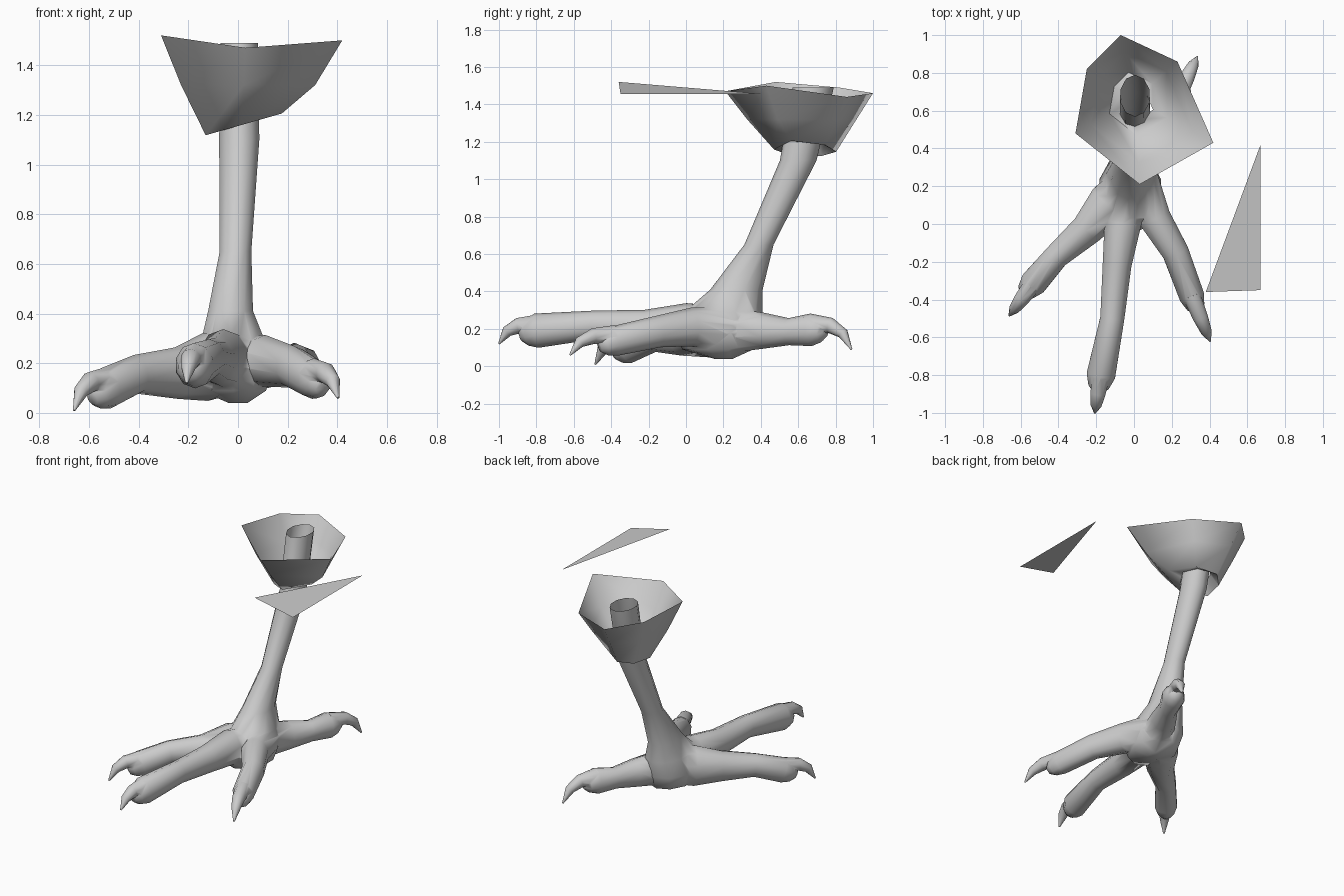
import bpy, bmesh, math
from mathutils import Vector

if "Cube" in bpy.data.objects:
    bpy.data.objects.remove(bpy.data.objects["Cube"])

SIDES = 10


def finish(name, bm):
    bmesh.ops.recalc_face_normals(bm, faces=bm.faces)
    me = bpy.data.meshes.new(name)
    bm.to_mesh(me)
    bm.free()
    ob = bpy.data.objects.new(name, me)
    bpy.context.collection.objects.link(ob)
    return ob


def select_only(ob):
    bpy.ops.object.select_all(action='DESELECT')
    ob.select_set(True)
    bpy.context.view_layer.objects.active = ob


def smooth(ob, degrees):
    select_only(ob)
    bpy.ops.object.shade_smooth_by_angle(angle=math.radians(degrees))


def bridge(bm, rings):
    for a, b in zip(rings, rings[1:]):
        n = len(a)
        for i in range(n):
            bm.faces.new((a[i], a[(i + 1) % n], b[(i + 1) % n], b[i]))


def tube(name, pts, radii, level=False):
    """Closed loft through pts; radii are (half width, half height) pairs."""
    bm = bmesh.new()
    rings = []
    for i, (p, (rw, rh)) in enumerate(zip(pts, radii)):
        u, v = Vector((1, 0, 0)), Vector((0, 1, 0))
        if not level:
            t = (pts[min(i + 1, len(pts) - 1)] - pts[max(i - 1, 0)]).normalized()
            u = t.cross(Vector((0, 0, 1))).normalized()
            v = u.cross(t)
        angles = [2 * math.pi * (k + 0.5) / SIDES for k in range(SIDES)]
        rings.append([bm.verts.new(p + u * rw * math.cos(a) + v * rh * math.sin(a)) for a in angles])
    bridge(bm, rings)
    bm.faces.new(rings[0])
    bm.faces.new(rings[-1])
    return finish(name, bm)


def weld(target, piece):
    mod = target.modifiers.new("weld", 'BOOLEAN')
    mod.operation = 'UNION'
    mod.solver = 'EXACT'
    mod.object = piece
    select_only(target)
    bpy.ops.object.modifier_apply(modifier=mod.name)
    bpy.data.objects.remove(piece)


def add_toe(target, name, stations, tip):
    pts = [Vector(s[:3]) for s in stations]
    radii = [(s[3], s[3] * 1.15) for s in stations]
    # Rounded pad end
    pad, r = pts[-1], stations[-1][3]
    ahead = (pad - pts[-2]).normalized()
    for step, drop, shrink in ((.06, .01, .72), (.09, .015, .35)):
        pts.append(pad + ahead * step - Vector((0, 0, drop)))
        radii.append((r * shrink, r * shrink * 1.15))
    # Claw: arc that leaves level and hooks down to the tip
    tip = Vector(tip)
    base = pad + Vector((0, 0, 0.035))
    bend = base.lerp(tip, 0.8)
    bend.z = base.z + 0.01
    arc = [base * (1 - t) ** 2 + bend * 2 * t * (1 - t) + tip * t * t for t in (0, .35, .65, 1)]
    weld(target, tube(name + "_toe", pts, radii))
    weld(target, tube(name + "_claw", arc, [(w, w) for w in (.05, .042, .03, .005)]))


# Leg and palm: level sections (x, y, z, half width, half depth)
sections = [(0, .2, .04, .04, .05), (-.02, .17, .09, .14, .19), (-.02, .17, .18, .17, .225),
            (-.02, .2, .29, .135, .21), (-.03, .27, .41, .095, .14), (-.01, .39, .65, .067, .078),
            (.005, .6, 1.1, .085, .098), (.005, .68, 1.49, .08, .11)]
leg = tube("leg_and_foot", [Vector(s[:3]) for s in sections],
           [s[3:] for s in sections], level=True)

# Toes: (x, y, z, radius) along the flesh, then the claw tip
add_toe(leg, "middle", [(0, .25, .2, .1), (-.06, 0, .22, .102), (-.09, -.22, .21, .08),
                        (-.115, -.5, .22, .067), (-.175, -.8, .19, .08)], (-.207, -1, .12))
add_toe(leg, "left", [(0, .25, .2, .1), (-.13, .11, .185, .12), (-.25, -.03, .16, .09),
                      (-.41, -.17, .155, .069), (-.53, -.31, .1, .075)], (-.66, -.485, .01))
add_toe(leg, "right", [(.03, .25, .2, .1), (.11, .03, .21, .09), (.22, -.15, .185, .074),
                       (.305, -.38, .135, .07)], (.403, -.62, .06))
add_toe(leg, "back", [(.02, .27, .19, .1), (.1, .42, .19, .083), (.17, .55, .185, .063),
                      (.228, .67, .195, .076)], (.335, .885, .09))

# Open the top of the leg
bm = bmesh.new()
bm.from_mesh(leg.data)
top = [f for f in bm.faces if all(v.co.z > 1.48 for v in f.verts)]
bmesh.ops.delete(bm, geom=top, context='FACES')
bm.to_mesh(leg.data)
bm.free()
smooth(leg, 65)

# Flared six-sided cuff: rim shrunk towards the leg, then closed onto it
rim = [Vector(p) for p in ((-.07, 1, 1.46), (.23, .86, 1.44), (.42, .43, 1.5),
                           (.03, .21, 1.47), (-.31, .48, 1.52), (-.25, .82, 1.49))]
bm = bmesh.new()
rings = [[bm.verts.new(p) for p in rim]]
for scale, z, tilt in ((.74, 1.32, 0), (.42, 1.155, .12), (.24, 1.2, 0)):
    rings.append([bm.verts.new((p.x * scale, .66 + (p.y - .66) * scale, z + tilt * p.x)) for p in rim])
bridge(bm, rings)
smooth(finish("flared_cuff", bm), 80)

# Loose triangular flap
bm = bmesh.new()
bm.faces.new([bm.verts.new(p) for p in ((.38, -.36, 1.52), (.67, -.35, 1.455), (.67, .42, 1.455))])
finish("loose_flap", bm)
